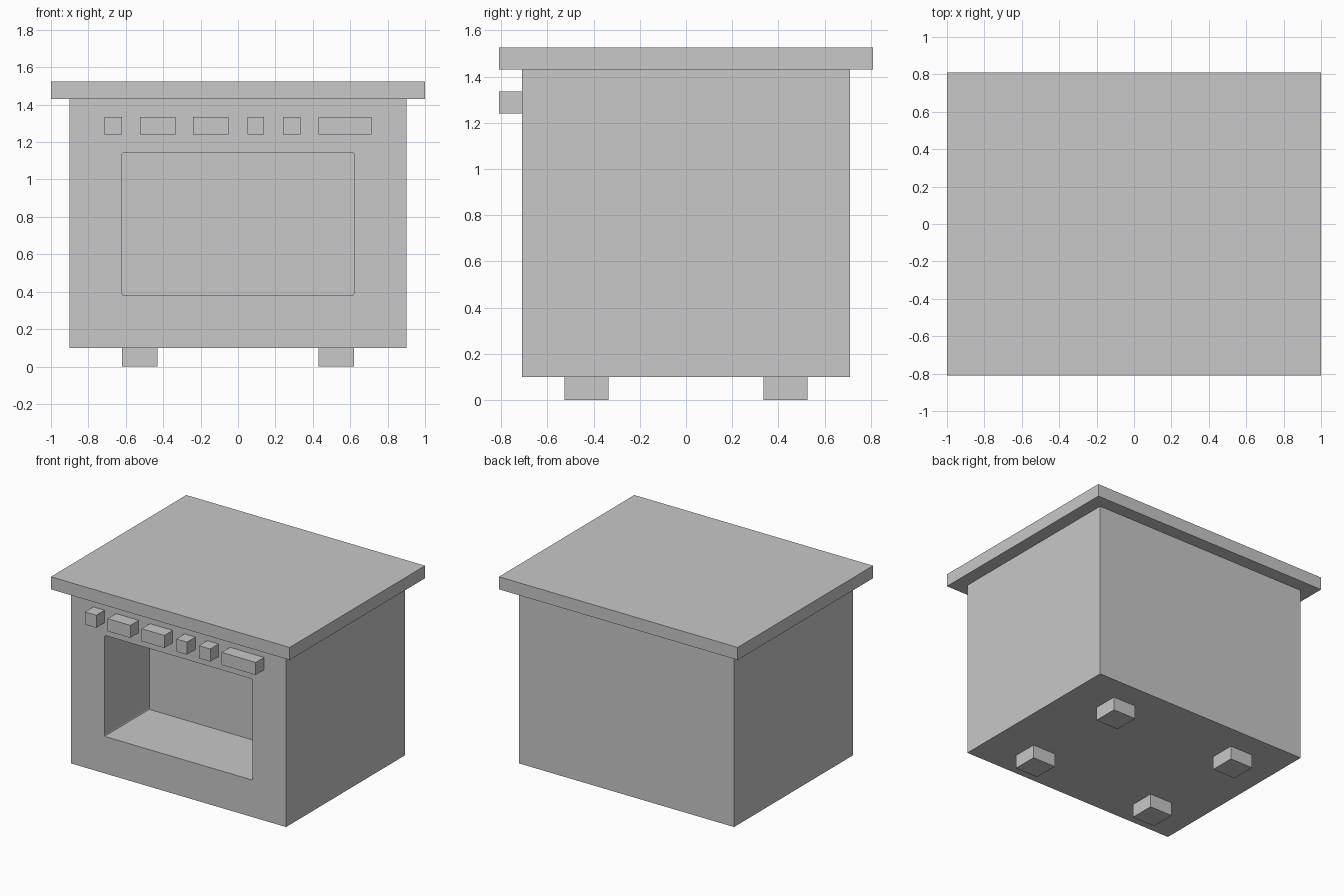
import bpy
import bmesh
from mathutils import Vector

cube = bpy.data.objects.get("Cube")
if cube:
    bpy.data.objects.remove(cube, do_unlink=True)

# Single plain grey
grey = bpy.data.materials.new("plain grey")
grey.use_nodes = True
colour = (0.58, 0.58, 0.58, 1)
grey.diffuse_color = colour
grey.node_tree.nodes["Principled BSDF"].inputs["Base Color"].default_value = colour


def box(name, low, high, corner=0.0):
    """Box between two corners; corner rounds the edges running along y."""
    low, high = Vector(low), Vector(high)
    bm = bmesh.new()
    bmesh.ops.create_cube(bm, size=1)
    for v in bm.verts:
        v.co = (low + high) / 2 + v.co * (high - low)
    if corner:
        edges = [e for e in bm.edges
                 if abs(e.verts[0].co.y - e.verts[1].co.y) > 0.01]
        bmesh.ops.bevel(bm, geom=edges, offset=corner, segments=2,
                        profile=0.5, affect="EDGES")
    mesh = bpy.data.meshes.new(name)
    bm.to_mesh(mesh)
    bm.free()
    mesh.materials.append(grey)
    obj = bpy.data.objects.new(name, mesh)
    bpy.context.collection.objects.link(obj)
    return obj


# Body with the hollow cooking space cut into the front
front = -0.71
body = box("oven_body", (-0.9, front, 0.1), (0.9, -front, 1.43))
cutter = box("cavity_cutter", (-0.62, front - 0.1, 0.38),
             (0.62, -0.175, 1.145), corner=0.01)
cutter.hide_render = True
cut = body.modifiers.new("cavity", "BOOLEAN")
cut.operation = "DIFFERENCE"
cut.solver = "EXACT"
cut.object = cutter
bpy.context.view_layer.objects.active = body
bpy.ops.object.modifier_apply(modifier=cut.name)
bpy.data.objects.remove(cutter, do_unlink=True)

# Overhanging top slab
box("top_slab", (-1, -0.81, 1.43), (1, 0.81, 1.525))

# Row of control buttons: left edge and width of each
buttons = [(-0.715, 0.095), (-0.525, 0.19), (-0.24, 0.19),
           (0.05, 0.09), (0.24, 0.095), (0.43, 0.285)]
for i, (x, width) in enumerate(buttons, 1):
    box(f"control_button_{i}", (x, -0.81, 1.24), (x + width, front, 1.335))

# Four feet
for x_side, x in (("right", -0.525), ("left", 0.525)):
    for y_side, y in (("front", -0.43), ("back", 0.43)):
        box(f"{y_side}_{x_side}_foot",
            (x - 0.095, y - 0.095, 0), (x + 0.095, y + 0.095, 0.1))
